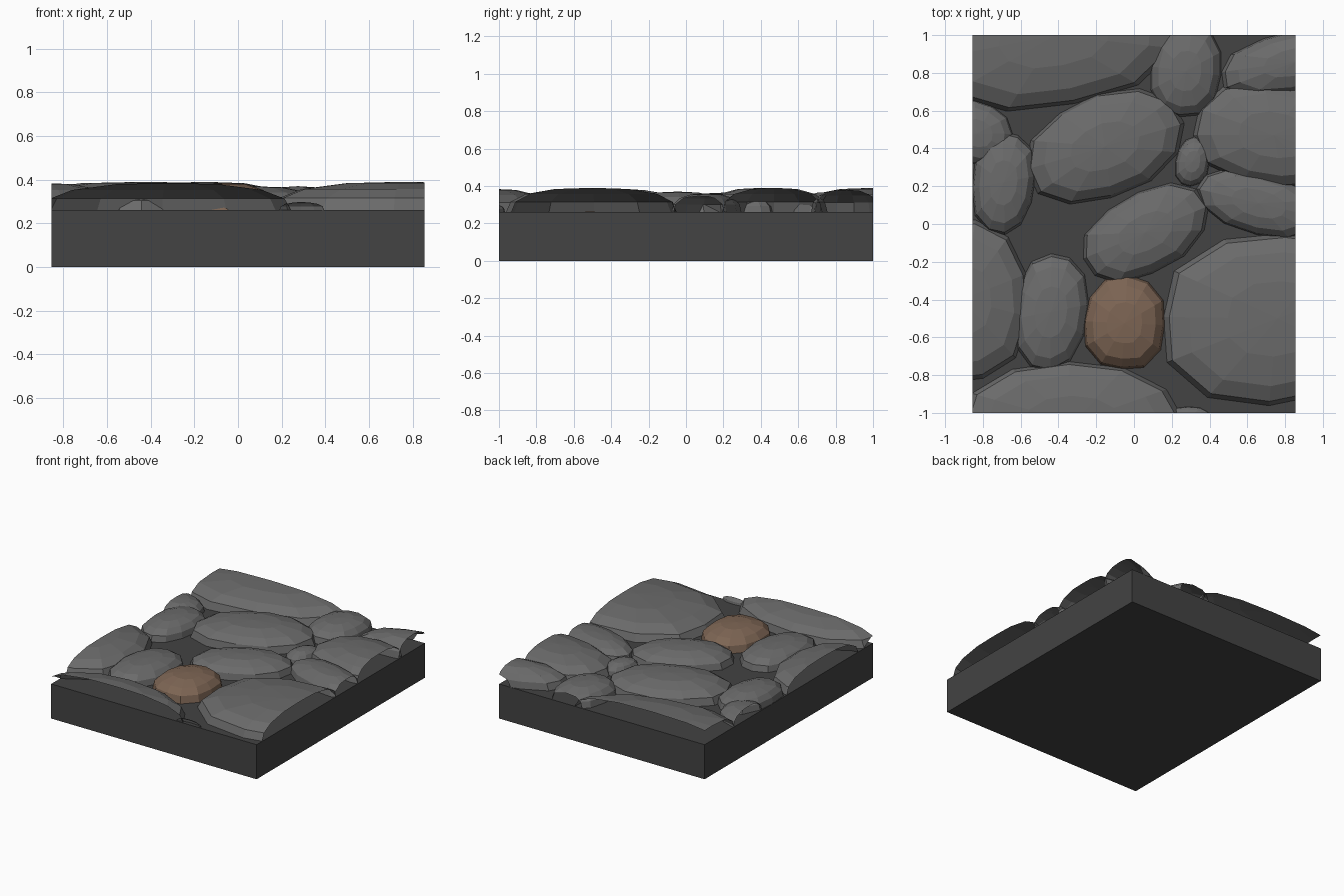
import bpy, bmesh, math, random
from mathutils import Vector

if "Cube" in bpy.data.objects:
    bpy.data.objects.remove(bpy.data.objects["Cube"])

random.seed(4)
HX, HY, TOP = 0.855, 1.0, 0.26


def material(name, rgb):
    m = bpy.data.materials.new(name)
    m.diffuse_color = (*rgb, 1)
    m.use_nodes = True
    m.node_tree.nodes["Principled BSDF"].inputs["Base Color"].default_value = m.diffuse_color
    return m


MORTAR = material("dark_mortar", (0.056, 0.056, 0.056))
GREY = material("grey_stone", (0.145, 0.145, 0.145))
BROWN = material("brown_stone", (0.205, 0.13, 0.088))

# mortar slab
bpy.ops.mesh.primitive_cube_add(size=1, location=(0, 0, TOP / 2))
slab = bpy.context.object
slab.name = "mortar_slab"
slab.scale = (HX * 2, HY * 2, TOP)
slab.data.materials.append(MORTAR)

# dome section: (outline scale, fraction of stone height)
SECTION = [(1.04, -0.08), (0.98, 0.42), (0.80, 0.74), (0.45, 0.95)]


def stone(name, cx, cy, rx, ry, turn, top, mat=GREY, sides=12):
    """Low-poly open dome, trimmed flush with the slab sides."""
    bm = bmesh.new()
    a0 = math.radians(turn)
    h = top - TOP
    jit = [random.uniform(0.97, 1.03) for _ in range(sides)]
    phase = random.uniform(0, 0.4)
    rings = []
    for s, f in SECTION:
        ring = []
        for i in range(sides):
            a = math.tau * i / sides + phase
            c, d = math.cos(a), math.sin(a)
            r = s * jit[i] / (abs(c) ** 2.3 + abs(d) ** 2.3) ** (1 / 2.3)
            x, y = rx * r * c, ry * r * d
            ring.append(bm.verts.new((
                cx + x * math.cos(a0) - y * math.sin(a0),
                cy + x * math.sin(a0) + y * math.cos(a0),
                TOP + h * f)))
        rings.append(ring)
    crown = bm.verts.new((cx, cy, top))
    for i in range(sides):
        j = (i + 1) % sides
        for lo, hi in zip(rings, rings[1:]):
            bm.faces.new((lo[i], lo[j], hi[j], hi[i]))
        bm.faces.new((rings[-1][i], rings[-1][j], crown))
    for co, no in (((HX, 0, 0), (1, 0, 0)), ((-HX, 0, 0), (-1, 0, 0)),
                   ((0, HY, 0), (0, 1, 0)), ((0, -HY, 0), (0, -1, 0))):
        bmesh.ops.bisect_plane(bm, geom=bm.verts[:] + bm.edges[:] + bm.faces[:],
                               plane_co=Vector(co), plane_no=Vector(no),
                               clear_outer=True)
    me = bpy.data.meshes.new(name)
    bm.to_mesh(me)
    bm.free()
    me.materials.append(mat)
    ob = bpy.data.objects.new(name, me)
    bpy.context.collection.objects.link(ob)
    return ob


# paving stones: centre x, y, radii, turn in degrees, top height
STONES = {
    "stone_back_left": (-0.42, 1.0, 0.66, 0.37, 9, 0.39),
    "stone_back_middle": (0.275, 0.81, 0.185, 0.235, -10, 0.37),
    "stone_back_right": (0.86, 0.86, 0.40, 0.16, 12, 0.38),
    "stone_right_upper": (0.74, 0.47, 0.42, 0.27, -8, 0.39),
    "stone_centre": (-0.155, 0.41, 0.425, 0.26, 22, 0.39),
    "stone_left_small": (-0.83, 0.48, 0.185, 0.16, -20, 0.35),
    "stone_left_middle": (-0.69, 0.22, 0.16, 0.265, -5, 0.365),
    "stone_tiny": (0.31, 0.33, 0.088, 0.13, -12, 0.335),
    "stone_centre_lower": (0.06, -0.045, 0.355, 0.205, 30, 0.37),
    "stone_right_middle": (0.66, 0.11, 0.33, 0.155, -16, 0.36),
    "stone_left_large": (-0.91, -0.40, 0.345, 0.42, 0, 0.385),
    "stone_front_middle": (-0.44, -0.465, 0.187, 0.305, -8, 0.365),
    "stone_right_large": (0.76, -0.50, 0.60, 0.44, 5, 0.39),
    "stone_front_left": (-0.32, -1.05, 0.56, 0.31, 0, 0.385),
    "stone_front_tiny": (0.29, -1.03, 0.11, 0.06, 0, 0.30),
}
for name, spec in STONES.items():
    stone(name, *spec)

# single brown stone
stone("stone_brown", -0.05, -0.525, 0.212, 0.243, -5, 0.385, BROWN)
